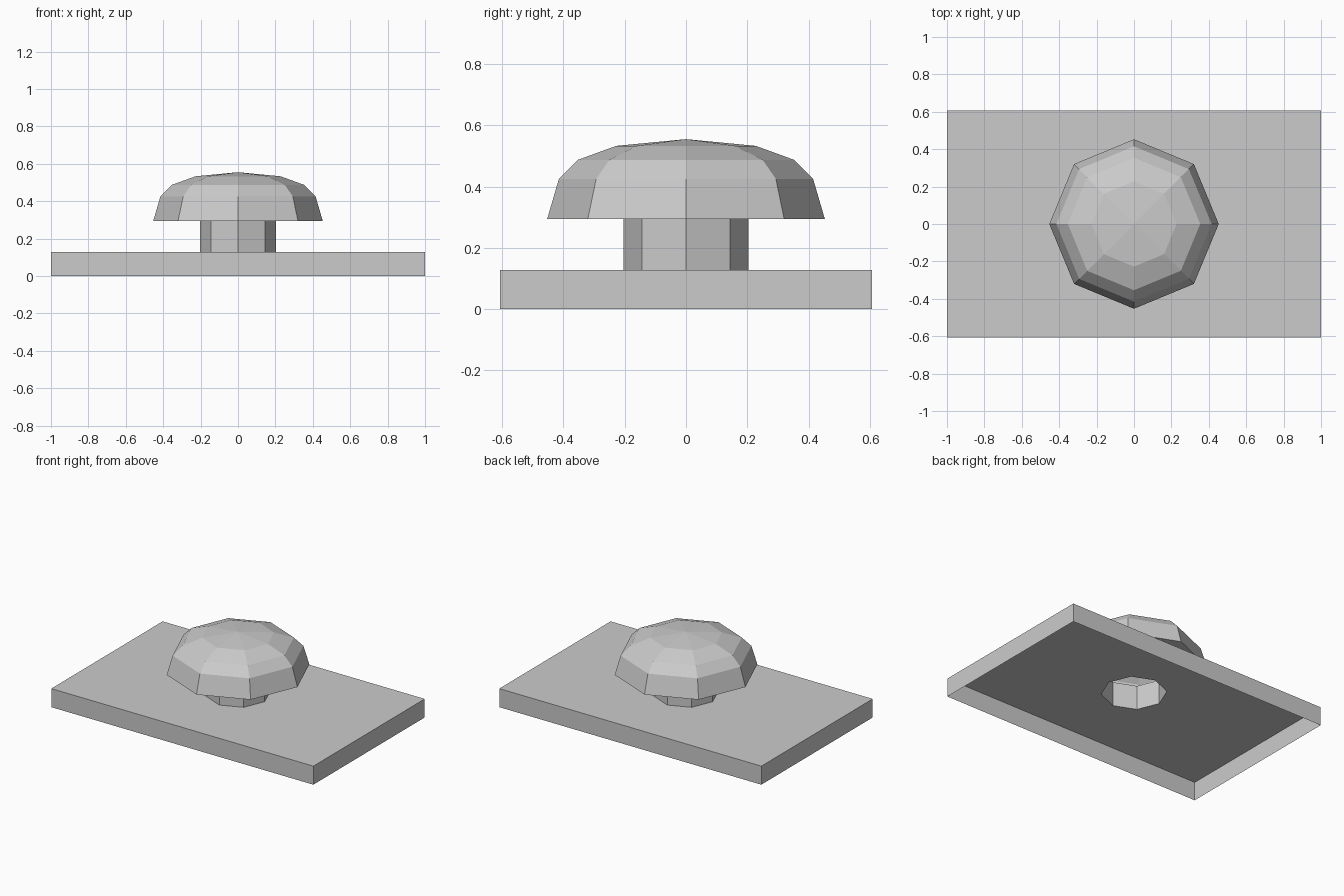
import bpy, bmesh, math

if "Cube" in bpy.data.objects:
    bpy.data.objects.remove(bpy.data.objects["Cube"])

SIDES = 8
STEM_R, PLATE_H = 0.204, 0.128


def ring(bm, r, z):
    return [bm.verts.new((r * math.cos(math.tau * i / SIDES),
                          r * math.sin(math.tau * i / SIDES), z)) for i in range(SIDES)]


def finish(name, bm):
    mesh = bpy.data.meshes.new(name)
    bm.normal_update()
    bm.to_mesh(mesh)
    bm.free()
    obj = bpy.data.objects.new(name, mesh)
    bpy.context.collection.objects.link(obj)
    return obj


# Base plate: open underneath, with an octagonal hole under the hollow stem
bm = bmesh.new()
hx, hy = 1.0, 0.607
corners = [(hx, hy), (-hx, hy), (-hx, -hy), (hx, -hy)]
top = [bm.verts.new((x, y, PLATE_H)) for x, y in corners]
low = [bm.verts.new((x, y, 0)) for x, y in corners]
hole = ring(bm, STEM_R, PLATE_H)
for i in range(4):
    j = (i + 1) % 4
    a, b, c = (hole[(2 * i + k) % SIDES] for k in range(3))
    bm.faces.new((low[j], low[i], top[i], top[j]))
    bm.faces.new((top[i], b, a))
    bm.faces.new((top[i], c, b))
    bm.faces.new((top[i], top[j], c))
finish("base_plate", bm)

# Button: hollow stem flaring into a faceted domed cap
bm = bmesh.new()
profile = [(STEM_R, PLATE_H), (STEM_R, 0.295), (0.453, 0.295),
           (0.415, 0.425), (0.354, 0.487), (0.228, 0.533)]
rings = [ring(bm, r, z) for r, z in profile]
for lower, upper in zip(rings, rings[1:]):
    for i in range(SIDES):
        j = (i + 1) % SIDES
        bm.faces.new((lower[i], lower[j], upper[j], upper[i]))
apex = bm.verts.new((0, 0, 0.555))
for i in range(SIDES):
    bm.faces.new((rings[-1][i], rings[-1][(i + 1) % SIDES], apex))
finish("button_cap", bm)
